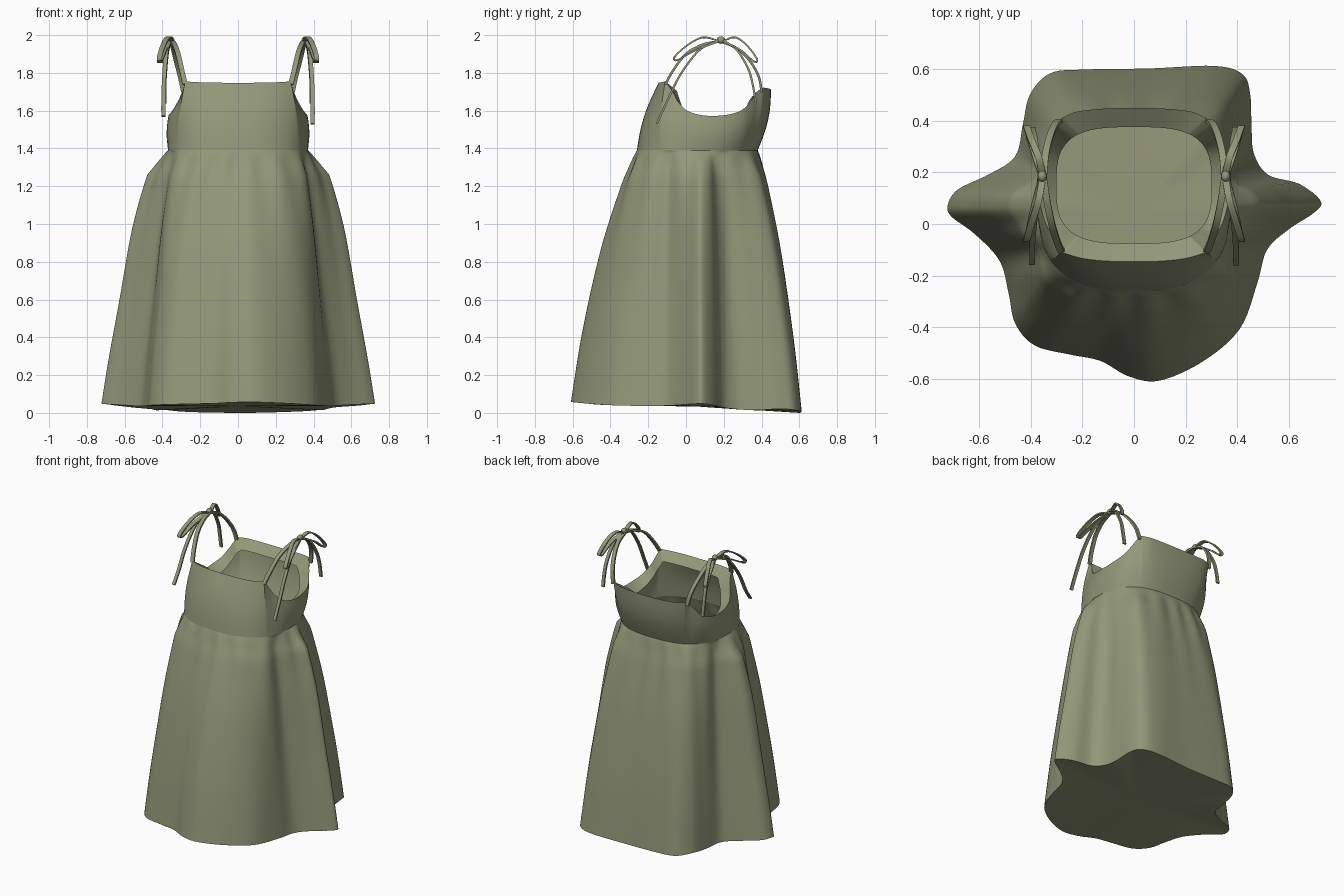
import bpy, bmesh, math
from mathutils import Vector

if "Cube" in bpy.data.objects:
    bpy.data.objects.remove(bpy.data.objects["Cube"])

mat = bpy.data.materials.new("olive_cloth")
mat.diffuse_color = (0.29, 0.31, 0.19, 1)
mat.use_nodes = True
mat.node_tree.nodes["Principled BSDF"].inputs["Base Color"].default_value = mat.diffuse_color
CY = 0.06      # centre of the waist in y
WZ = 1.39      # waist height


def spline(pts, per, closed):
    """Catmull-Rom points through pts"""
    pts = [Vector(p) for p in pts]
    n = len(pts)
    get = (lambda i: pts[i % n]) if closed else (lambda i: pts[max(0, min(n - 1, i))])
    out = []
    for i in range(n if closed else n - 1):
        a, b, c, d = (get(i + k) for k in (-1, 0, 1, 2))
        for s in range(per):
            t = s / per
            out.append(0.5 * (2 * b + (c - a) * t + (2 * a - 5 * b + 4 * c - d) * t * t
                              + (3 * b - a - 3 * c + d) * t ** 3))
    if not closed:
        out.append(pts[-1])
    return out


def lerp_table(table, x):
    if x <= table[0][0]:
        return table[0][1]
    for (x0, y0), (x1, y1) in zip(table, table[1:]):
        if x <= x1:
            return y0 + (y1 - y0) * (x - x0) / (x1 - x0)
    return table[-1][1]


def loft(name, rings, cap_last=None, cap_ends=False, angle=40):
    """Skin closed rings; optionally fan the last one to a point"""
    bm = bmesh.new()
    vr = [[bm.verts.new(p) for p in r] for r in rings]
    n = len(vr[0])
    for a, b in zip(vr, vr[1:]):
        for i in range(n):
            bm.faces.new((a[i], a[(i + 1) % n], b[(i + 1) % n], b[i]))
    if cap_last is not None:
        c = bm.verts.new(cap_last)
        for i in range(n):
            bm.faces.new((vr[-1][i], vr[-1][(i + 1) % n], c))
    if cap_ends:
        bm.faces.new(vr[0])
        bm.faces.new(vr[-1])
    bmesh.ops.recalc_face_normals(bm, faces=bm.faces)
    me = bpy.data.meshes.new(name)
    bm.to_mesh(me)
    bm.free()
    me.materials.append(mat)
    ob = bpy.data.objects.new(name, me)
    bpy.context.collection.objects.link(ob)
    bpy.ops.object.select_all(action='DESELECT')
    ob.select_set(True)
    bpy.context.view_layer.objects.active = ob
    bpy.ops.object.shade_smooth_by_angle(angle=math.radians(angle))
    return ob


def rounded(a, rx, ry, cy, z, e=2.6):
    """Rounded-square point in direction a"""
    c, s = math.cos(a), math.sin(a)
    r = (abs(c / rx) ** e + abs(s / ry) ** e) ** (-1 / e)
    return Vector((r * c, cy + r * s, z))


def waist(a):
    return rounded(a, 0.37, 0.32, CY, WZ)


# Skirt: waist flaring to a wavy hem, closed underneath
hem2d = [(.722, .09), (.70, .046), (.60, -.02), (.515, -.10), (.477, -.23), (.41, -.405), (.27, -.53),
         (.10, -.606), (-.02, -.59), (-.13, -.53), (-.25, -.505), (-.385, -.47), (-.46, -.385),
         (-.485, -.27), (-.52, -.143), (-.615, -.04), (-.708, .03), (-.72, .077), (-.68, .135),
         (-.56, .193), (-.46, .262), (-.43, .386), (-.403, .50), (-.325, .583), (-.19, .598),
         (.06, .602), (.31, .612), (.42, .58), (.45, .50), (.455, .37), (.465, .27), (.52, .19),
         (.64, .155)]
hem_z = [(-.6, .057), (-.45, .042), (-.15, .035), (.08, .05), (.14, .043), (.22, .022), (.45, .01), (.6, 0)]
hem = spline([(x, y, lerp_table(hem_z, y) + (0.015 * (x / .45) ** 2 if y > .4 else 0))
              for x, y in hem2d], 6, True)
side_f = spline([(0, 0), (.02, .07), (.07, .22), (.105, .32), (.31, .54), (.59, .73), (.82, .89), (1, 1)], 6, False)
face_f = spline([(0, 0), (.02, .035), (.07, .11), (.15, .24), (.39, .54), (.71, .82), (1, 1)], 6, False)
rings = []
for k in range(29):
    t = (k / 28) ** 1.7
    ring = []
    for h in hem:
        a = math.atan2(h.y - CY, h.x)
        w = waist(a)
        mix = math.cos(a) ** 2
        f = lerp_table(side_f, t) * mix + lerp_table(face_f, t) * (1 - mix)
        # deep folds either side of the side flares
        elev = math.degrees(math.asin(abs(math.sin(a))))
        fold = math.exp(-((elev - 22) / 8) ** 2) * math.sin(math.pi * t ** 0.5)
        p = w.lerp(h, f)
        p.z = w.z + (h.z - w.z) * t
        # gathers below the waist seam
        g = 0.009 * math.sin(17 * a + 0.6 * math.sin(3 * a)) * min(1, t / 0.06) * math.exp(-t * 3) * (1 - t)
        g -= 0.025 * fold
        p.x += g * math.cos(a)
        p.y += g * math.sin(a)
        ring.append(p)
    rings.append(ring)
loft("skirt", rings, cap_last=(0, 0.04, 0.035), angle=60)

# Bodice: shaped neckline and armholes, with an inward facing
front = [(0, -.145, 1.747), (.10, -.144, 1.748), (.20, -.133, 1.75), (.28, -.11, 1.755)]
arm = [(.28, -.11, 1.755), (.294, -.07, 1.70), (.315, -.042, 1.648), (.345, .01, 1.598),
       (.366, .10, 1.574), (.366, .21, 1.577), (.345, .295, 1.603), (.316, .345, 1.655),
       (.295, .375, 1.70), (.28, .41, 1.722)]
back = [(.28, .41, 1.722), (.22, .435, 1.718), (.11, .447, 1.713), (0, .45, 1.712)]
half = spline(front, 5, False)[:-1] + spline(arm, 5, False)[:-1] + spline(back, 5, False)
top = half + [Vector((-p.x, p.y, p.z)) for p in reversed(half[1:-1])]
rings = []
for k in range(9):
    t = k / 8
    ring = []
    for p in top:
        a = math.atan2(p.y - CY, p.x)
        q = waist(a).lerp(p, t)
        b = 0.02 * math.sin(math.pi * t)
        ring.append(q + Vector((b * math.cos(a) * 0.5, b * math.sin(a), 0)))
    rings.append(ring)
rings.append([rounded(math.atan2(p.y - .15, p.x), 0.30, 0.225, .15, p.z - 0.05, 3.2) for p in top])
loft("bodice", rings, angle=45)


def ribbon(name, pts, side, width=0.026, thick=0.013):
    """Flat ribbon along a path, mirrored by side"""
    path = [Vector((p.x * side, p.y, p.z)) for p in spline(pts, 6, False)]
    rings = []
    for i, p in enumerate(path):
        t = (path[min(i + 1, len(path) - 1)] - path[max(i - 1, 0)]).normalized()
        w = Vector((1, 0, 0))
        w = (w - t * w.dot(t)).normalized()
        n = t.cross(w)
        w = w * width / 2
        n = n * thick / 2
        rings.append([p + w + n, p - w + n, p - w - n, p + w - n])
    return loft(name, rings, cap_ends=True)


# Shoulder straps tied in bows, both sides
for side, label, end_z in ((1, "right", 1.53), (-1, "left", 1.57)):
    ribbon(label + "_front_strap", [(.28, -.108, 1.74), (.297, -.07, 1.81), (.318, .0, 1.90),
                                    (.337, .09, 1.95), (.35, .18, 1.967)], side)
    ribbon(label + "_back_strap", [(.35, .18, 1.967), (.342, .27, 1.93), (.325, .34, 1.86),
                                   (.305, .385, 1.78), (.288, .40, 1.70)], side)
    ribbon(label + "_front_loop", [(.355, .17, 1.97), (.37, .09, 1.988), (.395, .01, 1.948),
                                   (.415, -.06, 1.885), (.41, -.045, 1.868), (.39, .05, 1.92),
                                   (.36, .17, 1.965)], side, 0.026, 0.009)
    ribbon(label + "_back_loop", [(.355, .20, 1.97), (.37, .26, 1.988), (.395, .32, 1.948),
                                  (.415, .375, 1.875), (.41, .36, 1.86), (.39, .29, 1.92),
                                  (.36, .20, 1.965)], side, 0.026, 0.009)
    ribbon(label + "_front_tail", [(.36, .17, 1.97), (.378, .07, 1.92), (.39, -.03, 1.79),
                                   (.395, -.10, 1.65), (.395, -.155, end_z)], side, 0.022, 0.011)
    ribbon(label + "_back_tail", [(.36, .20, 1.97), (.375, .27, 1.92), (.385, .33, 1.82),
                                  (.39, .355, 1.73), (.39, .37, 1.64)], side, 0.022, 0.011)
    # knot
    bpy.ops.mesh.primitive_uv_sphere_add(segments=12, ring_count=8, radius=0.02,
                                         location=(.355 * side, .185, 1.974))
    knot = bpy.context.object
    knot.name = label + "_knot"
    knot.scale = (0.9, 1.1, 1)
    knot.data.materials.append(mat)
    bpy.ops.object.shade_smooth()
